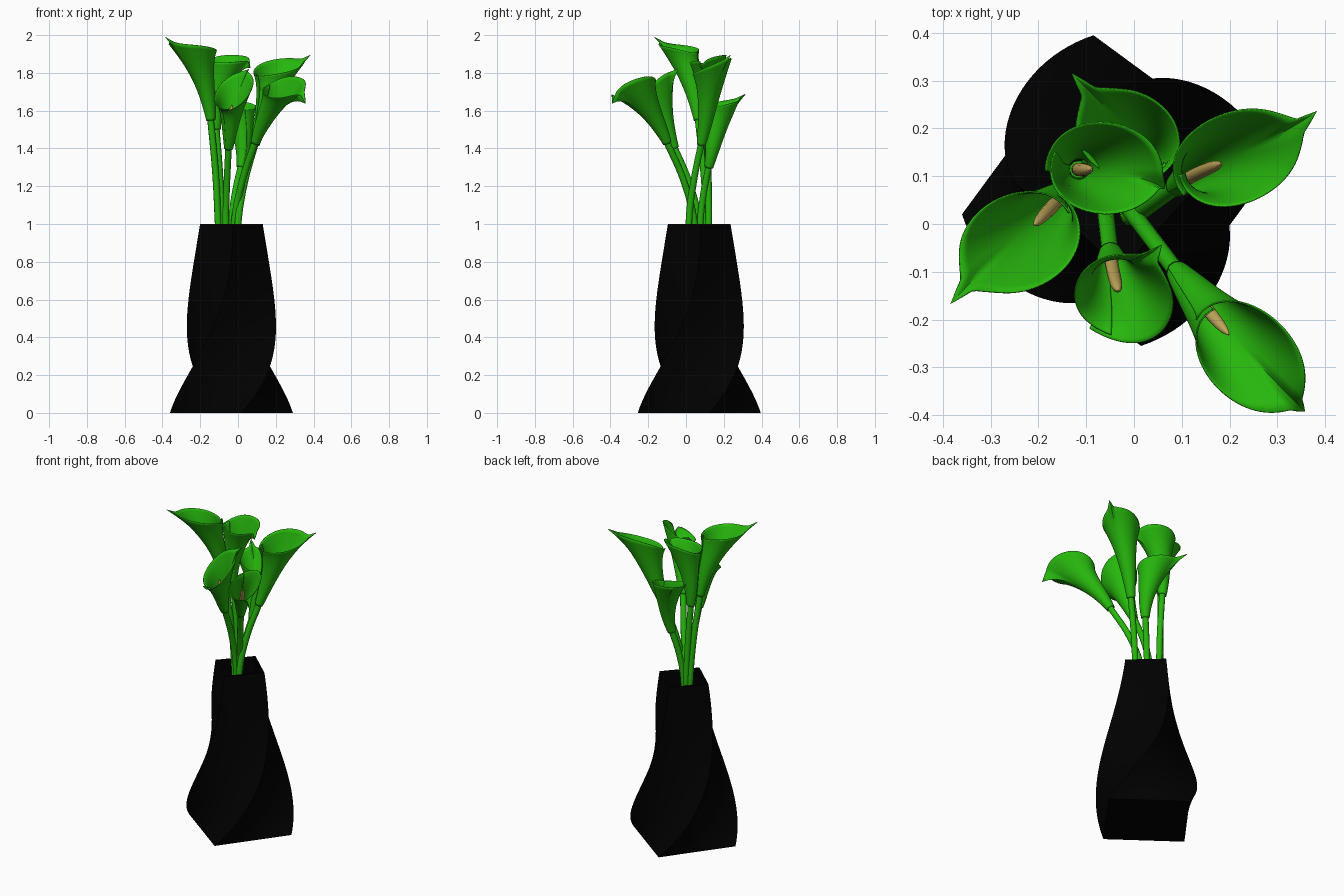
import bpy, bmesh, math
from mathutils import Vector as Vec

if "Cube" in bpy.data.objects:
    bpy.data.objects.remove(bpy.data.objects["Cube"])


def material(name, rgb):
    m = bpy.data.materials.new(name)
    m.diffuse_color = (*rgb, 1)
    m.use_nodes = True
    m.node_tree.nodes["Principled BSDF"].inputs["Base Color"].default_value = m.diffuse_color
    return m


BLACK = material("black_glaze", (0.0, 0.0, 0.0))
GREEN = material("leaf_green", (0.02, 0.47, 0.004))
TAN = material("spadix_tan", (0.52, 0.38, 0.1))


def grid_object(name, rings, mat, closed=True, cap=False):
    """Skin a list of rings of points into one smooth mesh object."""
    bm = bmesh.new()
    rows = [[bm.verts.new(p) for p in ring] for ring in rings]
    n = len(rows[0])
    for a, b in zip(rows, rows[1:]):
        for i in range(n if closed else n - 1):
            j = (i + 1) % n
            bm.faces.new((a[i], a[j], b[j], b[i]))
    if cap:
        bm.faces.new(rows[0][::-1])
        bm.faces.new(rows[-1])
    bmesh.ops.recalc_face_normals(bm, faces=bm.faces)
    me = bpy.data.meshes.new(name)
    bm.to_mesh(me)
    bm.free()
    me.materials.append(mat)
    ob = bpy.data.objects.new(name, me)
    bpy.context.collection.objects.link(ob)
    bpy.ops.object.select_all(action='DESELECT')
    ob.select_set(True)
    bpy.context.view_layer.objects.active = ob
    bpy.ops.object.shade_smooth_by_angle(angle=math.radians(50))
    return ob


# Twisted square vase: tapers upward while the twist eases out
def square_ring(z, inset=0.0):
    r = 0.329 - 0.163 * z - inset
    turn = math.radians(8.7 + 84 * (1 - (1 - z) ** 2))
    c = [Vec((-0.035 + r * math.cos(turn + k * math.pi / 2),
              0.07 + r * math.sin(turn + k * math.pi / 2), z)) for k in range(4)]
    return [c[k].lerp(c[(k + 1) % 4], s / 8) for k in range(4) for s in range(8)]


LEVELS = 48
outer = [square_ring(i / LEVELS) for i in range(LEVELS + 1)]
inner = [square_ring(1 - 0.985 * i / LEVELS, 0.014) for i in range(LEVELS + 1)]
grid_object("vase", outer + inner, BLACK, cap=True)


def flower(name, mouth, base, centre, U, V, tip):
    """mouth: stem at vase rim; base: bottom of spathe; centre/U/V: rim ellipse."""
    mouth, base, centre, U, V, tip = map(Vec, (mouth, base, centre, U, V, tip))
    # stem
    cu = bpy.data.curves.new(name + "_stem", 'CURVE')
    cu.dimensions = '3D'
    cu.bevel_depth = 0.018
    cu.bevel_resolution = 3
    cu.use_fill_caps = True
    sp = cu.splines.new('BEZIER')
    foot = Vec((-0.035, 0.07, 0.45)).lerp(Vec((mouth.x, mouth.y, 0.45)), 0.6)
    mid = mouth.lerp(base, 0.5) + Vec((mouth.x - base.x, mouth.y - base.y, 0)) * 0.14
    pts = [foot, mouth, mid, base + (base - mid).normalized() * 0.03]
    sp.bezier_points.add(len(pts) - 1)
    for bp, p in zip(sp.bezier_points, pts):
        bp.co = p
        bp.handle_left_type = bp.handle_right_type = 'AUTO'
    cu.materials.append(GREEN)
    bpy.context.collection.objects.link(bpy.data.objects.new(name + "_stem", cu))

    # spathe axis bends from the stem direction to the rim centre
    ctrl = base + (base - mid).normalized() * (centre - base).length * 0.45

    def axis(t):
        return base * (1 - t) ** 2 + ctrl * 2 * t * (1 - t) + centre * t * t

    def tangent(t):
        return ((ctrl - base) * (1 - t) + (centre - ctrl) * t).normalized()

    def spathe_point(t, a):
        T = tangent(t)
        u0 = (U - T * U.dot(T)).normalized()
        v0 = T.cross(u0)
        if v0.dot(V) < 0:
            v0 = -v0
        w = t ** 2.4
        Ut, Vt = (u0 * 0.115).lerp(U, w), (v0 * 0.115).lerp(V, w)
        s = (0.18 + 0.42 * t + 0.4 * t ** 4) * (1 + 0.05 * a / math.pi)
        pull = (0.72 * math.exp(-(a / 0.09) ** 2) + 0.28 * math.exp(-(a / 0.35) ** 2)) * t ** 12
        return (axis(t) + (Ut * math.cos(a) + Vt * math.sin(a)) * s
                + (tip - centre - U) * pull)

    # trumpet-shaped spathe: pointed tip, overlapping wrap dipping at the seam
    angles = [math.pi * 1.08 * (j / 44 - 1) for j in range(89)]
    top = [1 - 0.07 * ((1 - math.cos(a)) / 2) ** 6 for a in angles]
    rings = [[spathe_point(i / 28 * m, a) for a, m in zip(angles, top)] for i in range(29)]
    ob = grid_object(name + "_spathe", rings, GREEN, closed=False)
    mod = ob.modifiers.new("thickness", 'SOLIDIFY')
    mod.thickness = 0.003

    # spadix
    rings = []
    for i in range(13):
        s = i / 12
        t = 0.2 + 0.58 * s
        T = tangent(t)
        x = T.orthogonal().normalized()
        y = T.cross(x)
        r = 0.014 * math.sqrt(max(0.02, 1 - s ** 5))
        rings.append([axis(t) + (x * math.cos(k * math.pi / 6) + y * math.sin(k * math.pi / 6)) * r
                      for k in range(12)])
    grid_object(name + "_spadix", rings, TAN, cap=True)


# Bouquet: the stems stand in a diagonal row at the vase mouth
flower("right_lily", (0.0, 0.015, 1), (0.09, 0.08, 1.42), (0.213, 0.135, 1.835),
       (0.125, 0.06, 0.03), (-0.045, 0.083, 0.03), (0.382, 0.235, 1.895))
flower("left_lily", (-0.105, 0.11, 1), (-0.145, 0.065, 1.55), (-0.24, -0.035, 1.94),
       (-0.1, -0.08, 0.015), (0.075, -0.07, 0), (-0.383, -0.166, 1.99))
flower("centre_lily", (-0.085, 0.12, 1), (-0.115, 0.115, 1.5), (-0.065, 0.115, 1.875),
       (0.12, -0.02, 0), (0.02, 0.092, 0.02), (0.065, 0.075, 1.83))
flower("back_lily", (-0.035, 0.075, 1), (0.015, 0.12, 1.3), (-0.015, 0.185, 1.64),
       (-0.07, 0.08, 0.02), (0.08, 0.05, 0), (-0.13, 0.315, 1.69))
flower("front_lily", (-0.065, 0.07, 1), (-0.05, -0.06, 1.4), (-0.025, -0.16, 1.705),
       (0.05, 0.08, 0.1), (0.09, -0.05, 0), (0.057, -0.045, 1.82))
flower("front_right_lily", (-0.02, 0.045, 1), (0.09, -0.1, 1.43), (0.24, -0.28, 1.725),
       (0.095, -0.095, -0.015), (0.065, 0.065, 0.055), (0.358, -0.393, 1.64))
